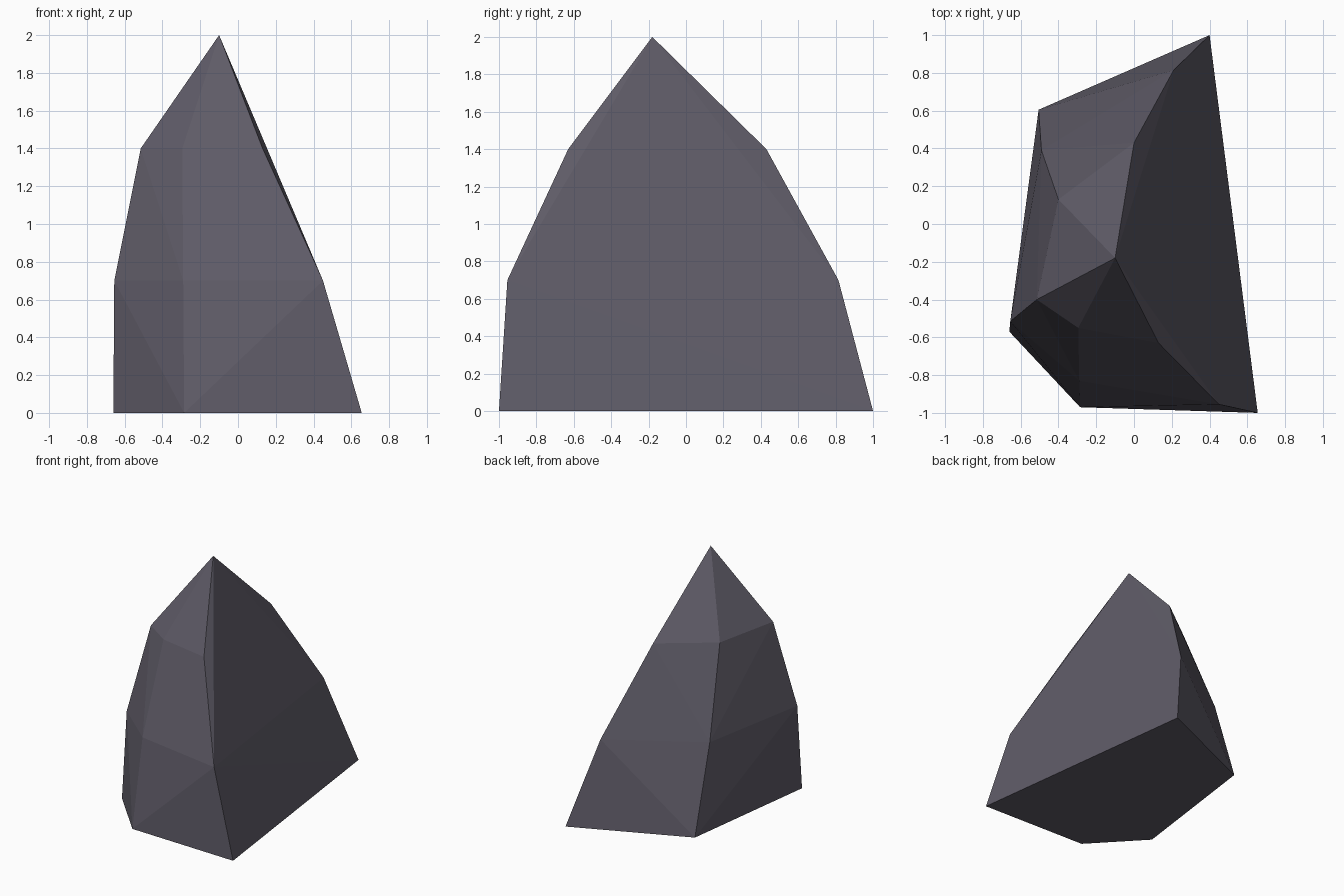
import bpy, bmesh

if "Cube" in bpy.data.objects:
    bpy.data.objects.remove(bpy.data.objects["Cube"])

# five-sided rings, tapering to a peak
rings = {
    0.0: [(0.655, -1.0), (0.40, 1.0), (-0.505, 0.605), (-0.66, -0.57), (-0.285, -0.97)],
    0.7: [(0.45, -0.955), (0.21, 0.815), (-0.49, 0.39), (-0.655, -0.515), (-0.29, -0.83)],
    1.4: [(0.13, -0.63), (0.0, 0.43), (-0.40, 0.13), (-0.515, -0.40), (-0.295, -0.55)],
    2.0: [(-0.10, -0.18)],
}

# rock body: convex skin around the rings
bm = bmesh.new()
for z, ring in rings.items():
    for x, y in ring:
        bm.verts.new((x, y, z))
result = bmesh.ops.convex_hull(bm, input=bm.verts)
loose = [v for v in bm.verts if not v.link_faces]
bmesh.ops.delete(bm, geom=loose, context='VERTS')
bmesh.ops.recalc_face_normals(bm, faces=bm.faces)

mesh = bpy.data.meshes.new("rock")
bm.to_mesh(mesh)
bm.free()
rock = bpy.data.objects.new("rock", mesh)
bpy.context.collection.objects.link(rock)

# stone colour
stone = bpy.data.materials.new("dark grey stone")
stone.diffuse_color = (0.112, 0.104, 0.134, 1)
stone.use_nodes = True
stone.node_tree.nodes["Principled BSDF"].inputs["Base Color"].default_value = stone.diffuse_color
mesh.materials.append(stone)
